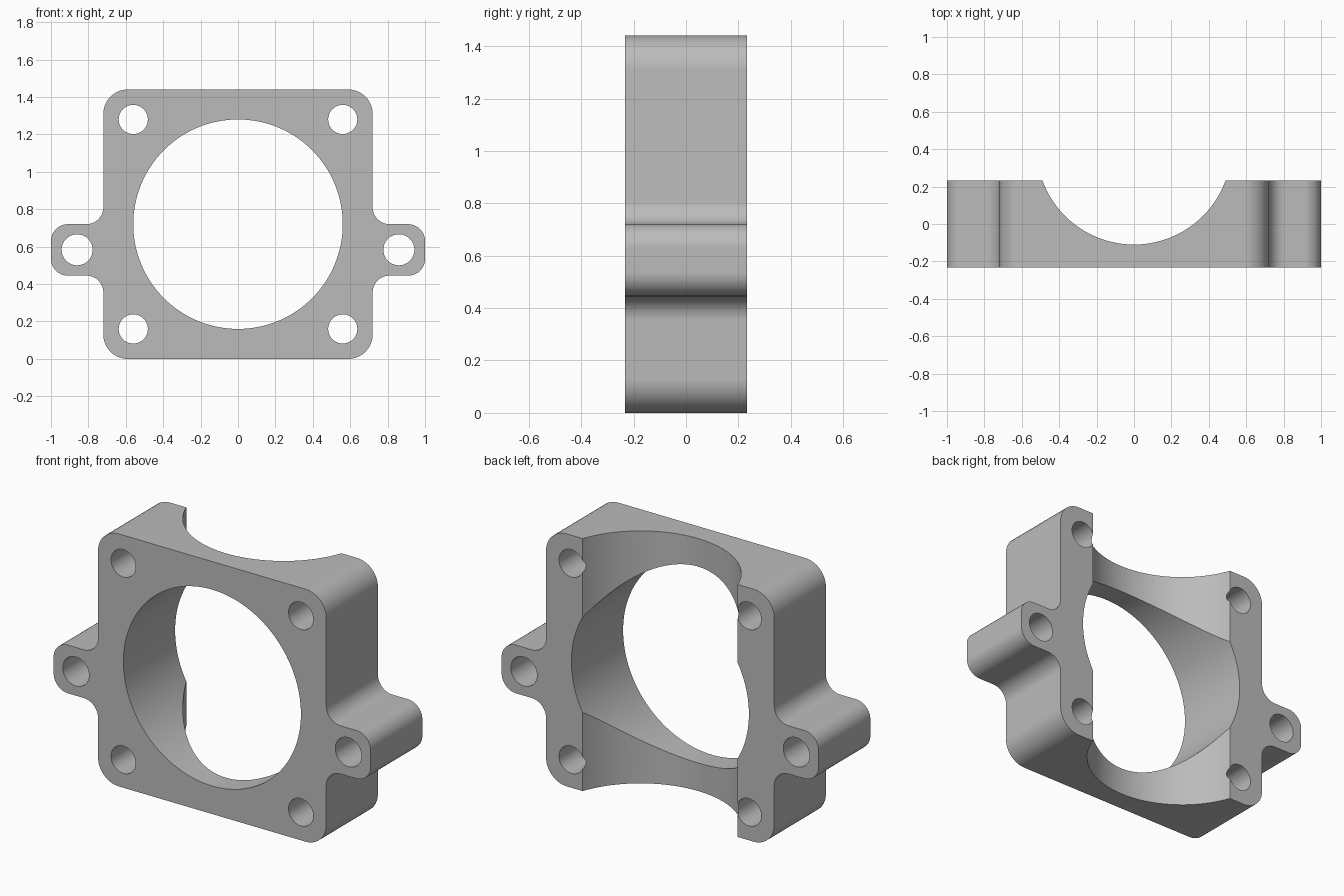
import bpy
import bmesh
from math import pi, radians
from mathutils import Vector, Matrix

if "Cube" in bpy.data.objects:
    bpy.data.objects.remove(bpy.data.objects["Cube"], do_unlink=True)

HALF = 0.233      # half depth of the plate
MID = 0.72        # half width of the square body and height of the bore axis

grey = bpy.data.materials.new("plain grey")
grey.use_nodes = True
colour = (0.5, 0.5, 0.5, 1)
grey.diffuse_color = colour
grey.node_tree.nodes["Principled BSDF"].inputs["Base Color"].default_value = colour


def make_object(name, bm):
    bmesh.ops.recalc_face_normals(bm, faces=bm.faces)
    mesh = bpy.data.meshes.new(name)
    bm.to_mesh(mesh)
    bm.free()
    mesh.materials.append(grey)
    obj = bpy.data.objects.new(name, mesh)
    bpy.context.collection.objects.link(obj)
    return obj


def rounded(corners, steps=12):
    """Replace each right-angled corner (x, z, radius) by an arc."""
    points = []
    for i, (x, z, r) in enumerate(corners):
        p = Vector((x, z))
        a = (Vector(corners[i - 1][:2]) - p).normalized() * r
        b = (Vector(corners[(i + 1) % len(corners)][:2]) - p).normalized() * r
        centre = p + a + b
        for k in range(steps + 1):
            spoke = (-b).lerp(-a, k / steps).normalized() * r
            points.append(centre + spoke)
    return points


def cylinder(name, radius, location, axis, segments, depth):
    bm = bmesh.new()
    turn = Matrix.Rotation(pi / 2, 4, "X") if axis == "Y" else Matrix()
    bmesh.ops.create_cone(bm, cap_ends=True, segments=segments, radius1=radius,
                          radius2=radius, depth=depth,
                          matrix=Matrix.Translation(location) @ turn)
    obj = make_object(name, bm)
    obj.hide_render = True
    return obj


# Body outline: square plate with a rounded ear on each side
BIG, SMALL = 0.13, 0.09
right_side = [(MID, 0, BIG), (MID, 0.445, SMALL), (1, 0.445, SMALL),
              (1, MID, SMALL), (MID, MID, SMALL), (MID, 2 * MID, BIG)]
outline = right_side + [(-x, z, r) for x, z, r in reversed(right_side)]

bm = bmesh.new()
face = bm.faces.new([bm.verts.new((p.x, -HALF, p.y)) for p in rounded(outline)])
extruded = bmesh.ops.extrude_face_region(bm, geom=[face])
bmesh.ops.translate(bm, vec=(0, 2 * HALF, 0),
                    verts=[v for v in extruded["geom"] if isinstance(v, bmesh.types.BMVert)])
body = make_object("mounting_block", bm)

# Main bore, upright rear channel, then the bolt holes
cutters = [cylinder("bore_cutter", 0.56, (0, 0, MID), "Y", 128, 1),
           cylinder("channel_cutter", 0.521, (0, 0.411, MID), "Z", 128, 2)]
for side in (-1, 1):
    for z in (MID - 0.56, MID + 0.56):
        cutters.append(cylinder("corner_hole_cutter", 0.078, (side * 0.56, 0, z), "Y", 40, 1))
    cutters.append(cylinder("ear_hole_cutter", 0.083, (side * 0.86, 0, 0.583), "Y", 40, 1))

bpy.ops.object.select_all(action="DESELECT")
bpy.context.view_layer.objects.active = body
body.select_set(True)
for cutter in cutters:
    cut = body.modifiers.new("cut", "BOOLEAN")
    cut.operation = "DIFFERENCE"
    cut.solver = "EXACT"
    cut.object = cutter
    bpy.ops.object.modifier_apply(modifier=cut.name)
    bpy.data.objects.remove(cutter, do_unlink=True)

bpy.ops.object.shade_smooth_by_angle(angle=radians(30))
